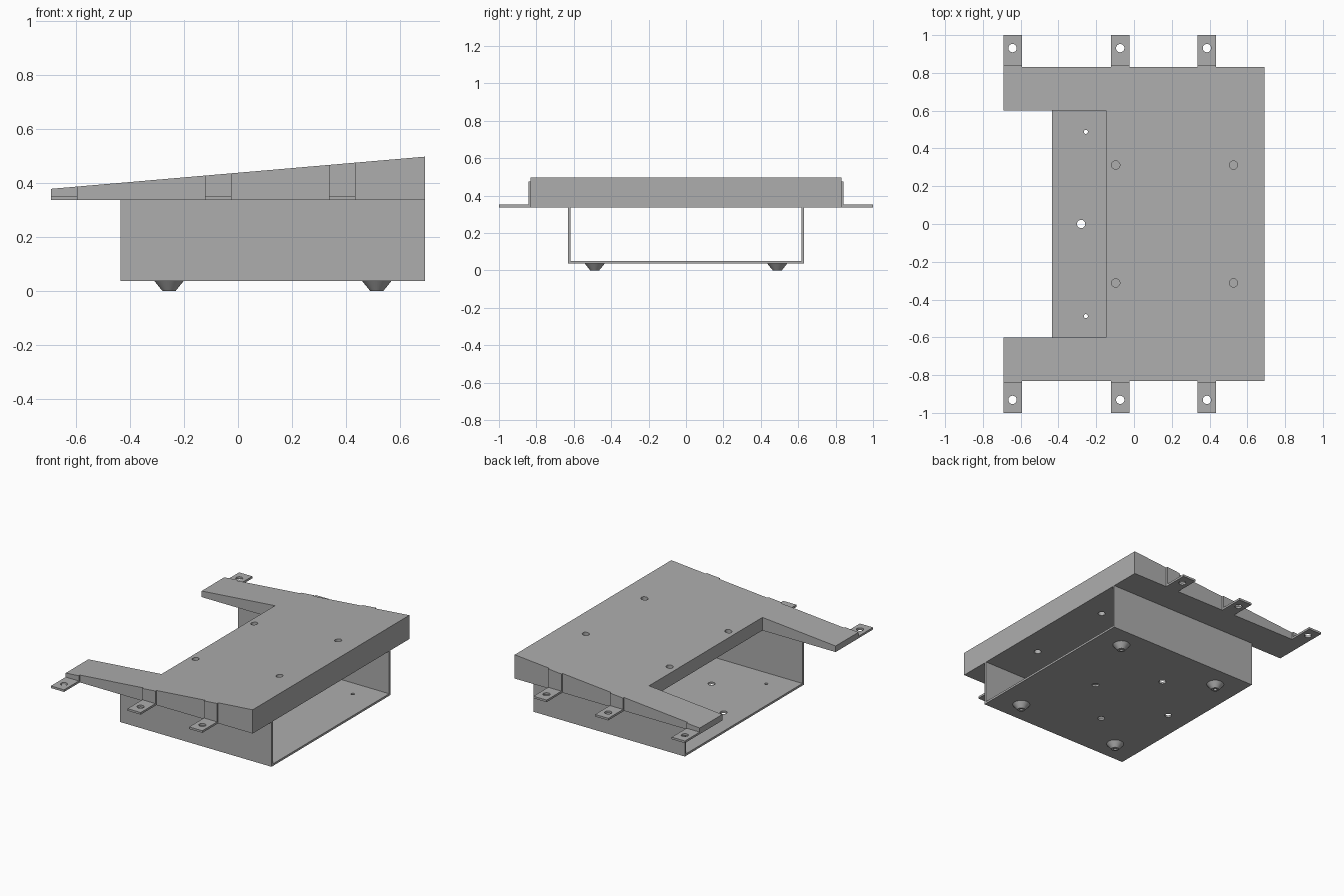
import bpy, bmesh, math
from mathutils import Matrix

if "Cube" in bpy.data.objects:
    bpy.data.objects.remove(bpy.data.objects["Cube"])

grey = bpy.data.materials.new("light grey plastic")
grey.diffuse_color = (0.42, 0.42, 0.42, 1)
grey.use_nodes = True
grey.node_tree.nodes["Principled BSDF"].inputs["Base Color"].default_value = grey.diffuse_color

BASE, FLOOR = 0.337, 0.037          # underside of the wedge, underside of the tray
SLOPE = (0.497 - 0.378) / 1.384


def top(x):
    """Height of the sloped top surface."""
    return 0.378 + SLOPE * (x + 0.692)


def to_object(name, bm):
    bmesh.ops.recalc_face_normals(bm, faces=bm.faces)
    mesh = bpy.data.meshes.new(name)
    bm.to_mesh(mesh)
    bm.free()
    mesh.materials.append(grey)
    obj = bpy.data.objects.new(name, mesh)
    bpy.context.collection.objects.link(obj)
    return obj


def extrude(name, points, vector):
    """Closed outline swept along a vector."""
    bm = bmesh.new()
    face = bm.faces.new([bm.verts.new(p) for p in points])
    res = bmesh.ops.extrude_face_region(bm, geom=[face], use_keep_orig=True)
    bmesh.ops.translate(bm, vec=vector,
                        verts=[v for v in res["geom"] if isinstance(v, bmesh.types.BMVert)])
    return to_object(name, bm)


def drill(obj, holes):
    """Cut vertical round holes given as (x, y, radius)."""
    bm = bmesh.new()
    for x, y, r in holes:
        bmesh.ops.create_cone(bm, cap_ends=True, segments=32, radius1=r, radius2=r,
                              depth=2, matrix=Matrix.Translation((x, y, 0.3)))
    cutter = to_object("hole_cutter", bm)
    cutter.hide_render = True
    mod = obj.modifiers.new("holes", 'BOOLEAN')
    mod.operation, mod.solver, mod.object = 'DIFFERENCE', 'EXACT', cutter
    bpy.context.view_layer.objects.active = obj
    bpy.ops.object.modifier_apply(modifier=mod.name)
    bpy.data.objects.remove(cutter)


# Sloped top block with two arms around a notch
outline = [(-0.692, -0.832), (0.692, -0.832), (0.692, 0.832), (-0.692, 0.832),
           (-0.692, 0.602), (-0.147, 0.602), (-0.147, -0.602), (-0.692, -0.602)]
wedge = extrude("sloped_top", [(x, y, BASE) for x, y in outline], (0, 0, 0.1))
for v in wedge.data.vertices:
    if v.co.z > BASE + 0.05:
        v.co.z = top(v.co.x)
drill(wedge, [(x, y, 0.022) for x in (-0.097, 0.527) for y in (-0.312, 0.312)])

# U-shaped tray, open at both ends
W, T = 0.632, 0.014
section = [(-W, BASE), (-W, FLOOR), (W, FLOOR), (W, BASE),
           (W - T, BASE), (W - T, FLOOR + T), (T - W, FLOOR + T), (T - W, BASE)]
tray = extrude("tray", [(-0.434, y, z) for y, z in section], (1.126, 0, 0))
feet = [(x, y) for x in (-0.255, 0.513) for y in (-0.488, 0.488)]
drill(tray, [(x, y, 0.022) for x, y in ((-0.28, 0), (0.315, 0), (0.018, 0.298), (0.018, -0.298))]
      + [(x, y, 0.011) for x, y in feet])

# Conical feet with a screw hole
for i, (x, y) in enumerate(feet):
    bm = bmesh.new()
    bmesh.ops.create_cone(bm, cap_ends=True, segments=32, radius1=0.024, radius2=0.054,
                          depth=FLOOR, matrix=Matrix.Translation((x, y, FLOOR / 2)))
    foot = to_object(f"foot_{i + 1}", bm)
    drill(foot, [(x, y, 0.011)])

# L-shaped mounting tabs along both sides
P = 0.843
for side in (-1, 1):
    for i, x in enumerate((-0.643, -0.073, 0.386)):
        x0, x1 = x - 0.049, x + 0.049
        prof = [(0.832, BASE), (1.0, BASE), (1.0, BASE + T), (P, BASE + T),
                (P, 1), (0.832, 1)]
        tab = extrude(f"mounting_tab_{'front' if side < 0 else 'back'}_{i + 1}",
                      [(x0, side * y, z) for y, z in prof], (x1 - x0, 0, 0))
        for v in tab.data.vertices:
            if v.co.z > 0.9:
                v.co.z = top(v.co.x)
        drill(tab, [(x, side * 0.931, 0.022)])

# Smooth the round walls, keep every edge sharp
for obj in bpy.context.collection.objects:
    bpy.ops.object.select_all(action='DESELECT')
    obj.select_set(True)
    bpy.context.view_layer.objects.active = obj
    bpy.ops.object.shade_smooth_by_angle(angle=math.radians(30))
